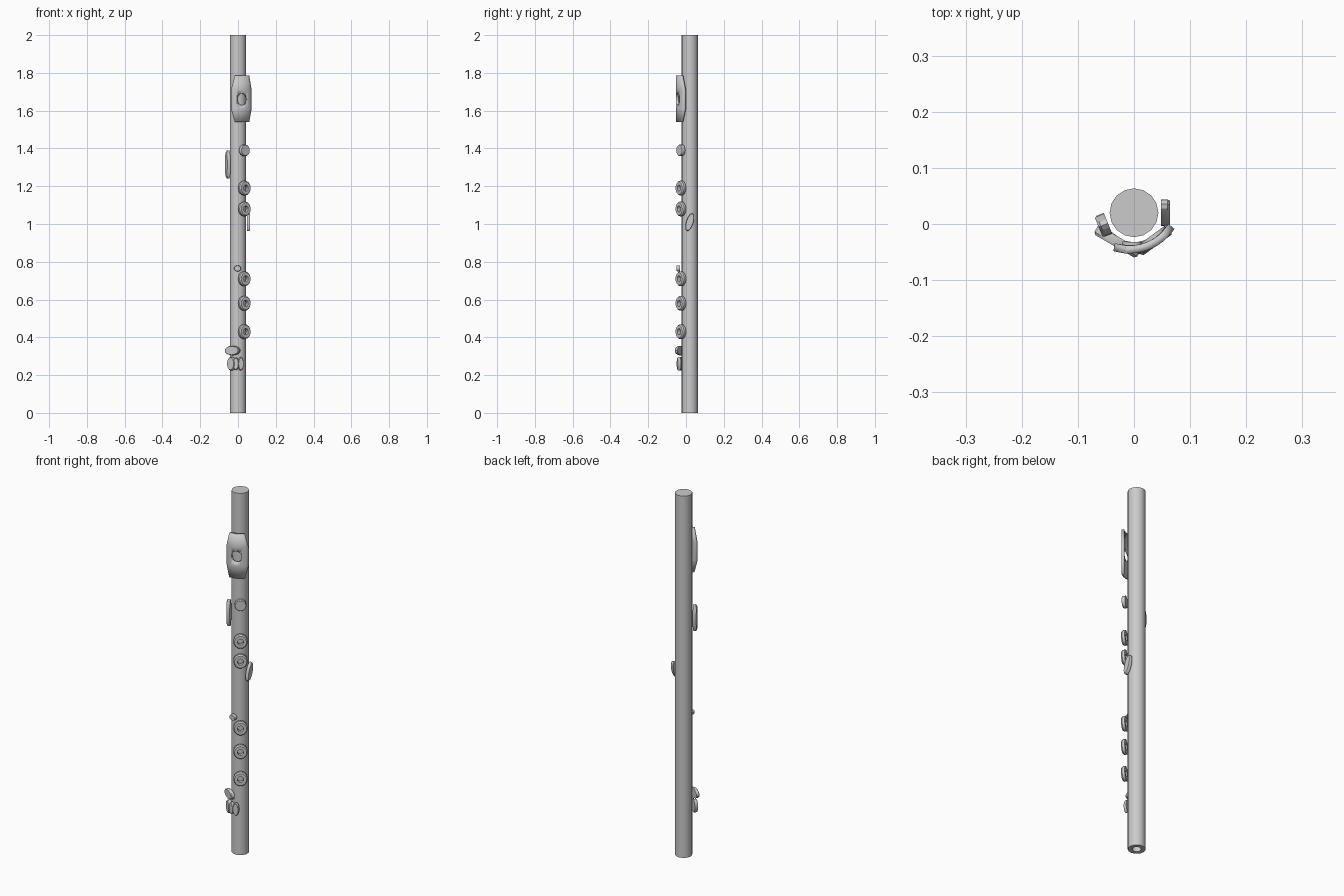
import bpy, bmesh
from math import sin, cos, pi, radians
from mathutils import Matrix, Vector

if "Cube" in bpy.data.objects:
    bpy.data.objects.remove(bpy.data.objects["Cube"])

AXIS_Y = 0.02   # tube axis sits slightly behind the origin


def finish(bm, name, smooth=True):
    bmesh.ops.recalc_face_normals(bm, faces=bm.faces)
    me = bpy.data.meshes.new(name)
    bm.to_mesh(me)
    bm.free()
    ob = bpy.data.objects.new(name, me)
    bpy.context.collection.objects.link(ob)
    bpy.context.view_layer.objects.active = ob
    bpy.ops.object.select_all(action='DESELECT')
    ob.select_set(True)
    if smooth:
        bpy.ops.object.shade_smooth_by_angle(angle=radians(30))
    return ob


def lathe(bm, profile, n, closed=False):
    """Spin (radius, height) points round z; radius 0 is a pole."""
    rings = []
    for r, h in profile:
        if r == 0:
            rings.append([bm.verts.new((0, 0, h))] * n)
        else:
            rings.append([bm.verts.new((-r * sin(2 * pi * i / n), r * cos(2 * pi * i / n), h))
                          for i in range(n)])
    pairs = list(zip(rings, rings[1:]))
    if closed:
        pairs.append((rings[-1], rings[0]))
    for a, b in pairs:
        for i in range(n):
            j = (i + 1) % n
            bm.faces.new(list(dict.fromkeys((a[i], a[j], b[j], b[i]))))


def key(name, angle, z, half_w, half_h, dist, thick, roll=0, hole=0, n=16, shift=0):
    """Elliptical key cup facing outward; angle is measured from the front towards +x."""
    bm = bmesh.new()
    if hole:
        lathe(bm, [(hole, 0), (1, 0), (1, .65), (.85, 1), (hole, 1)], n, True)
    else:
        lathe(bm, [(0, 0), (1, 0), (1, .75), (.9, 1), (0, 1)], n)
    a = radians(angle)
    out = Vector((sin(a), -cos(a), 0))
    side = Vector((cos(a), sin(a), 0))
    rot = Matrix((side, Vector((0, 0, 1)), out)).transposed().to_4x4()
    pos = Vector((0, AXIS_Y, z)) + out * dist + side * shift
    bm.transform(Matrix.Translation(pos) @ rot @ Matrix.Rotation(radians(roll), 4, 'Z')
                 @ Matrix.Diagonal((half_w, half_h, thick, 1)))
    return finish(bm, name)


# tube: closed crown, open bore at the foot
bm = bmesh.new()
lathe(bm, [(0, 2), (.0435, 2), (.0435, 0), (.022, 0), (.022, 1.72), (0, 1.72)], 16)
bm.transform(Matrix.Translation((0, AXIS_Y, 0)))
finish(bm, "flute_tube")

# lip plate wrapped round the tube
bm = bmesh.new()
cols = 8
rows = []
for z, half in ((1.54, 34), (1.61, 50), (1.71, 50), (1.785, 34)):
    row = []
    for i in range(cols + 1):
        t = 2 * i / cols - 1
        a = radians(20 + half * t)
        r = .064 + .007 * (half * t / 50) ** 2
        row.append(bm.verts.new((r * sin(a), AXIS_Y - r * cos(a), z)))
    rows.append(row)
for a, b in zip(rows, rows[1:]):
    for i in range(cols):
        bm.faces.new((a[i], a[i + 1], b[i + 1], b[i]))
plate = finish(bm, "lip_plate")
sol = plate.modifiers.new("thickness", 'SOLIDIFY')
sol.thickness = .014
sol.offset = 0

# blow hole
cutter = key("blow_hole_cutter", 19, 1.66, .027, .031, .0445, .06)
cutter.hide_render = True
cutter.hide_viewport = True
cut = plate.modifiers.new("blow_hole", 'BOOLEAN')
cut.object = cutter
cut.operation = 'DIFFERENCE'
cut.solver = 'EXACT'

# open-hole finger keys
for i, z in enumerate((1.19, 1.08, .71, .58, .43)):
    key(f"ring_key_{i + 1}", 36, z, .036, .039, .051, .020, hole=.42)

# closed keys and levers
key("upper_finger_key", 36, 1.39, .030, .031, .051, .018)
key("thumb_key", -68, 1.315, .020, .075, .050, .018)
key("side_lever", 90, 1.01, .019, .050, .048, .016, roll=-18, shift=-.0)
key("trill_key", -2, .765, .019, .016, .052, .017)
key("low_lever", -30, .33, .044, .025, .051, .018)
key("foot_key", -36, .26, .024, .036, .051, .018)
key("foot_roller_1", -10, .26, .015, .033, .052, .016)
key("foot_roller_2", 14, .26, .015, .035, .052, .016)
